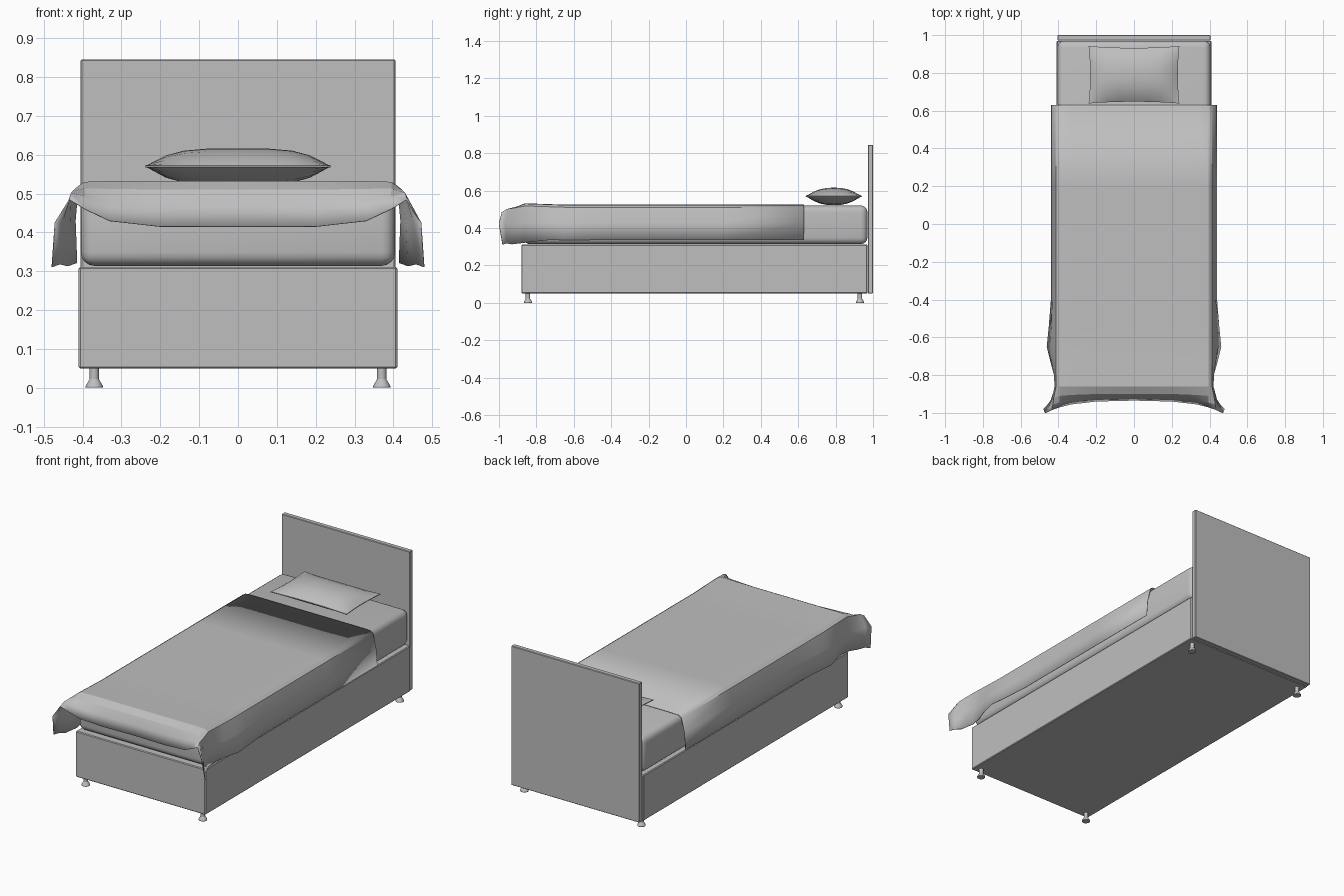
import bpy, bmesh
from mathutils import Matrix, Vector

if "Cube" in bpy.data.objects:
    bpy.data.objects.remove(bpy.data.objects["Cube"])

GREY = (0.52, 0.52, 0.52, 1)
grey = bpy.data.materials.new("plain grey")
grey.use_nodes = True
grey.diffuse_color = GREY
grey.node_tree.nodes["Principled BSDF"].inputs["Base Color"].default_value = GREY


def finish(name, bm):
    mesh = bpy.data.meshes.new(name)
    bm.to_mesh(mesh)
    bm.free()
    mesh.materials.append(grey)
    obj = bpy.data.objects.new(name, mesh)
    bpy.context.collection.objects.link(obj)
    return obj


def smooth(obj, angle):
    bpy.ops.object.select_all(action="DESELECT")
    obj.select_set(True)
    bpy.context.view_layer.objects.active = obj
    bpy.ops.object.shade_smooth_by_angle(angle=angle)


def box(name, low, high, bevel, segments=1):
    low, high = Vector(low), Vector(high)
    bm = bmesh.new()
    bmesh.ops.create_cube(bm, size=1)
    for v in bm.verts:
        v.co = (low + high) / 2 + v.co * (high - low)
    bmesh.ops.bevel(bm, geom=bm.edges[:], offset=bevel, segments=segments,
                    profile=0.5, affect="EDGES")
    return finish(name, bm)


def sheet(bm, rows):
    """Skin a grid of points with quads."""
    grid = [[bm.verts.new(p) for p in row] for row in rows]
    for a, b in zip(grid, grid[1:]):
        for i in range(len(a) - 1):
            bm.faces.new((a[i], b[i], b[i + 1], a[i + 1]))


def blend(y, keys):
    """Linear interpolation through (y, value) keys, in descending y."""
    for (y0, v0), (y1, v1) in zip(keys, keys[1:]):
        if y >= y1:
            return v0 + (v1 - v0) * (y0 - y) / (y0 - y1)
    return keys[-1][1]


# Base, headboard and mattress
box("bed_base", (-.41, -.88, .05), (.41, .97, .311), .004)
box("headboard", (-.405, .972, .05), (.405, 1, .845), .003)
smooth(box("mattress", (-.405, -.87, .314), (.405, .97, .52), .035, 4), .6)

# Feet: a stem standing on a flared pad
for side, sx in (("left", 1), ("right", -1)):
    for end, y in (("front", -.845), ("back", .93)):
        bm = bmesh.new()
        for r1, r2, z0, z1 in ((.022, .022, 0, .005), (.022, .012, .005, .022),
                               (.012, .012, .022, .052)):
            bmesh.ops.create_cone(
                bm, cap_ends=True, segments=16, radius1=r1, radius2=r2, depth=z1 - z0,
                matrix=Matrix.Translation((sx * .37, y, (z0 + z1) / 2)))
        smooth(finish(f"{end}_{side}_foot", bm), .6)

# Blanket: cross-sections from the head end to the foot end, then the loose front flap
hem_x = ((.63, .44), (-.4, .44), (-.55, .452), (-.65, .462), (-.74, .44), (-.8, .422), (-.87, .416))
top_z = ((.63, .525), (-.65, .525), (-.86, .532))
hem_z = ((.63, .335), (-.75, .335), (-.87, .32))
halves = []
for y in (.63, .2, -.2, -.4, -.55, -.65, -.74, -.8, -.86):
    x, top, low = blend(y, hem_x), blend(y, top_z), blend(y, hem_z)
    mid = (.425 + x) / 2
    halves.append([(0, y, top), (.2, y, top), (.33, y, top), (.395, y, top - .002),
                   (.413, y, top - .014), (mid, y, .43), (x, y, low)])
fold = [(0, -.9, .51), (.2, -.9, .51), (.33, -.905, .512), (.395, -.91, .513),
        (.425, -.92, .507), (.435, -.93, .42), (.44, -.93, .313)]
hem = [(0, -.935, .415), (.2, -.94, .415), (.33, -.955, .43), (.392, -.97, .46),
       (.435, -.985, .485), (.472, -1, .425), (.48, -.98, .311)]
middle = [tuple((Vector(a) + Vector(b)) / 2 + Vector((0, -.004, .006)))
          for a, b in zip(fold, hem)]
halves += [fold, middle, hem]
bm = bmesh.new()
sheet(bm, [[(-x, y, z) for x, y, z in h[:0:-1]] + h for h in halves])
blanket = finish("blanket", bm)
solid = blanket.modifiers.new("thickness", "SOLIDIFY")
solid.thickness = .003
solid.offset = -1
smooth(blanket, .35)

# Pillow: two puffed sheets meeting at a flat seam flange
U = (-1, -.95, -.8, -.6, -.35, 0, .35, .6, .8, .95, 1)
V = (1, .93, .75, .5, .25, 0, -.25, -.5, -.75, -.93, -1)


def puff(u, v, height):
    inside = abs(u) < .96 and abs(v) < .94
    bulge = (1 - abs(u) ** 4) * (1 - abs(v) ** 2.5) if inside else 0
    x = u * (.24 - .008 * (1 - v * v))
    y = .79 + v * (.152 - .01 * (1 - u * u))
    return x, y, .57 + height * bulge + (.002 if height > 0 else -.002)


bm = bmesh.new()
for height, across in ((.044, U), (-.046, U[::-1])):
    sheet(bm, [[puff(u, v, height) for u in across] for v in V])
edge = [e for e in bm.edges if e.is_boundary]
bmesh.ops.bridge_loops(bm, edges=edge)
bmesh.ops.recalc_face_normals(bm, faces=bm.faces[:])
smooth(finish("pillow", bm), .4)
